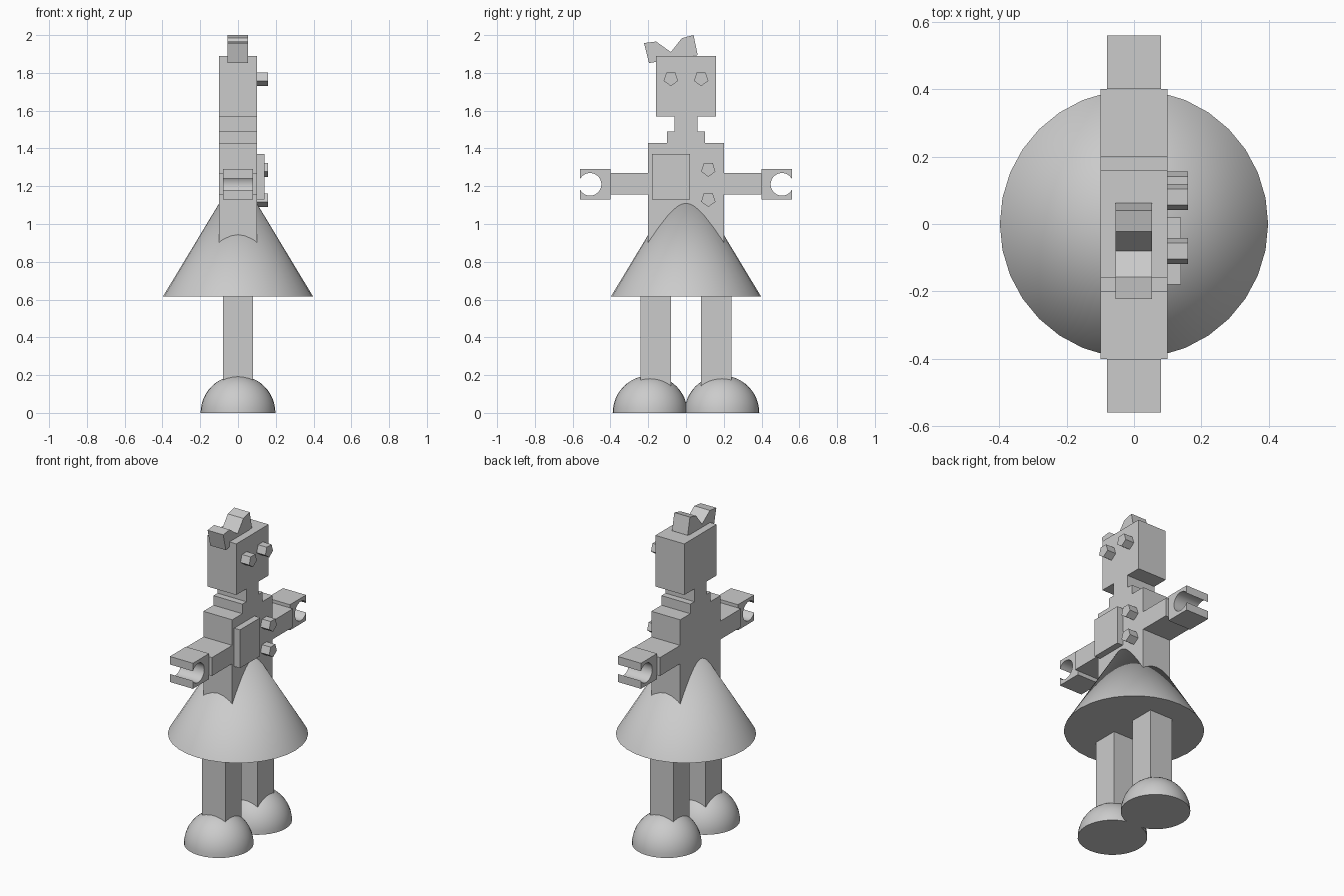
import bpy, bmesh
from math import sin, cos, pi, radians, asin
from mathutils import Matrix

cube = bpy.data.objects.get("Cube")
if cube:
    bpy.data.objects.remove(cube, do_unlink=True)

grey = bpy.data.materials.new("plain_grey")
grey.use_nodes = True
grey.diffuse_color = (0.6, 0.6, 0.6, 1)
grey.node_tree.nodes["Principled BSDF"].inputs["Base Color"].default_value = (0.6, 0.6, 0.6, 1)


def finish(name, bm, smooth=False):
    bmesh.ops.recalc_face_normals(bm, faces=bm.faces)
    mesh = bpy.data.meshes.new(name)
    bm.to_mesh(mesh)
    bm.free()
    mesh.materials.append(grey)
    obj = bpy.data.objects.new(name, mesh)
    bpy.context.collection.objects.link(obj)
    if smooth:
        bpy.ops.object.select_all(action='DESELECT')
        obj.select_set(True)
        bpy.context.view_layer.objects.active = obj
        bpy.ops.object.shade_smooth_by_angle(angle=radians(30))
    return obj


def prism(name, outline, x0, x1, smooth=False):
    """Extrude a (y, z) outline along x."""
    bm = bmesh.new()
    face = bm.faces.new([bm.verts.new((x0, y, z)) for y, z in outline])
    new = bmesh.ops.extrude_face_region(bm, geom=[face])["geom"]
    verts = [v for v in new if isinstance(v, bmesh.types.BMVert)]
    bmesh.ops.translate(bm, verts=verts, vec=(x1 - x0, 0, 0))
    return finish(name, bm, smooth)


def box(name, x0, x1, y0, y1, z0, z1):
    return prism(name, [(y0, z0), (y1, z0), (y1, z1), (y0, z1)], x0, x1)


def stud(name, y, z, r=0.04):
    """Five-sided peg with one corner pointing down."""
    ring = [(y + r * sin(2 * pi * i / 5), z - r * cos(2 * pi * i / 5)) for i in range(5)]
    return prism(name, ring, 0.09, 0.16)


# Head, neck and torso
box("head", -0.1, 0.1, -0.16, 0.16, 1.57, 1.89)
box("neck", -0.1, 0.1, -0.06, 0.06, 1.49, 1.57)
box("collar", -0.1, 0.1, -0.1, 0.1, 1.43, 1.49)
box("torso", -0.1, 0.1, -0.2, 0.2, 0.8, 1.43)
box("chest_panel", 0.1, 0.14, -0.18, 0.02, 1.13, 1.37)

# Tilted bow on the head
prism("hair_bow", [(-0.196, 1.852), (0.062, 1.894), (0.04, 2.0), (-0.022, 1.984),
                   (-0.08, 1.91), (-0.158, 1.966), (-0.222, 1.958)], -0.055, 0.053)

# Eyes and buttons
stud("upper_button", 0.118, 1.29)
stud("lower_button", 0.118, 1.13)

# Skirt
bm = bmesh.new()
bmesh.ops.create_cone(bm, cap_ends=True, segments=32, radius1=0.398, radius2=0, depth=0.66,
                      matrix=Matrix.Translation((0, 0, 0.945)) @ Matrix.Rotation(pi / 2, 4, 'Z'))
finish("skirt", bm, True)

# Paired parts
for side, s in (("left", 1), ("right", -1)):
    stud(side + "_eye", s * 0.08, 1.77)
    box(side + "_arm", -0.1, 0.1, *sorted((s * 0.2, s * 0.4)), 1.155, 1.27)

    # Hand with a round grip open at the outer end
    r, cy, cz, tip = 0.06, 0.508, 1.21, 0.56
    a = asin(0.03 / r)
    arc = [a + (2 * pi - 2 * a) * i / 24 for i in range(25)]
    hand = [(tip, cz + r * sin(a))]
    hand += [(cy + r * cos(t), cz + r * sin(t)) for t in arc[1:-1]]
    hand += [(tip, cz - r * sin(a)), (tip, 1.13), (0.4, 1.13), (0.4, 1.29), (tip, 1.29)]
    prism(side + "_hand", [(s * y, z) for y, z in hand], -0.08, 0.08, True)

    box(side + "_leg", -0.08, 0.08, *sorted((s * 0.08, s * 0.24)), 0.08, 0.64)

    # Domed foot, closed underneath
    bm = bmesh.new()
    bmesh.ops.create_uvsphere(bm, u_segments=32, v_segments=24, radius=0.198)
    cut = bmesh.ops.bisect_plane(bm, geom=bm.verts[:] + bm.edges[:] + bm.faces[:],
                                 plane_co=(0, 0, 0), plane_no=(0, 0, 1), clear_inner=True)
    bmesh.ops.holes_fill(bm, edges=[e for e in bm.edges if e.is_boundary], sides=0)
    bmesh.ops.translate(bm, verts=bm.verts, vec=(0, s * 0.19, 0))
    finish(side + "_foot", bm, True)
